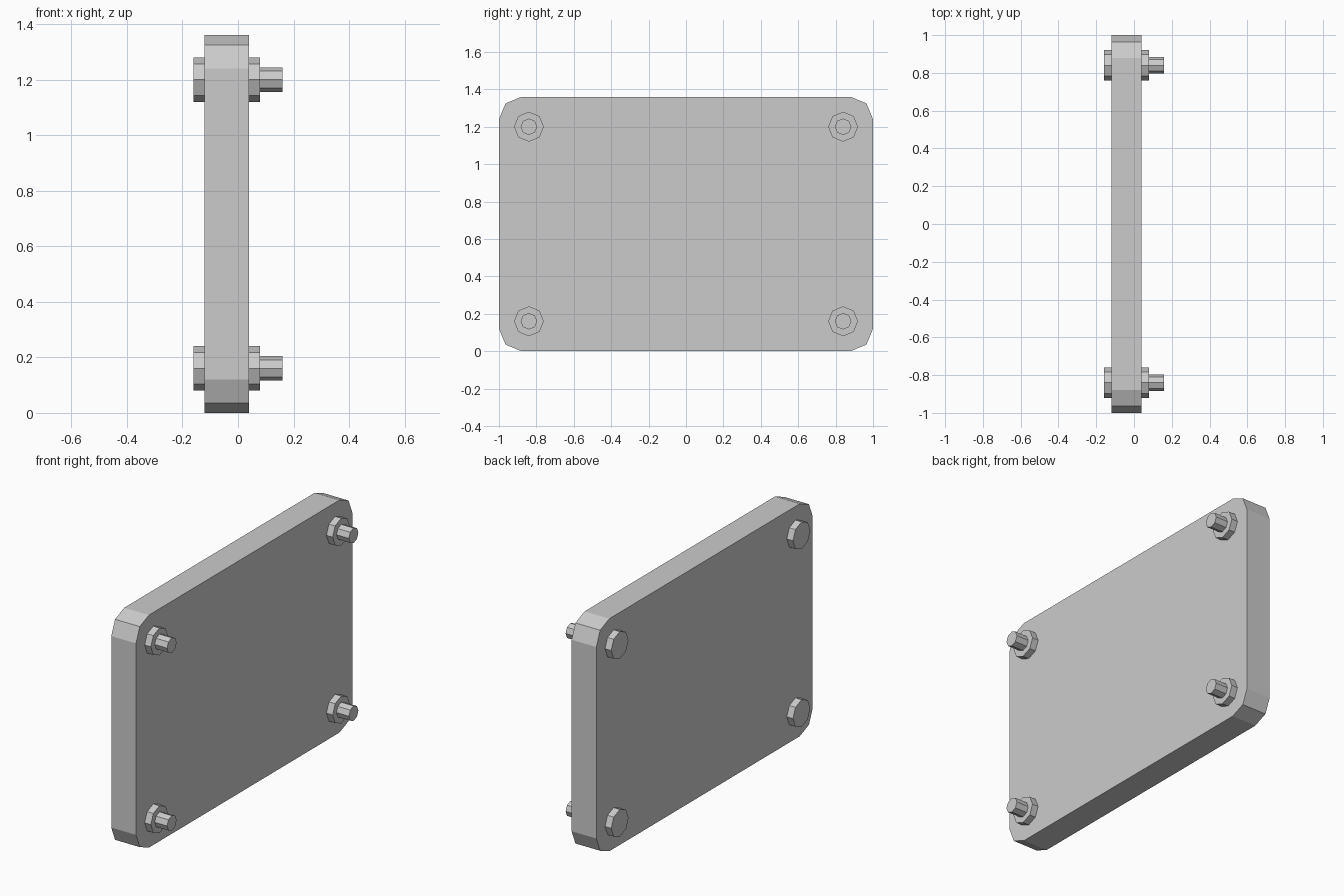
import bpy, bmesh
from math import pi, sin, cos

if "Cube" in bpy.data.objects:
    bpy.data.objects.remove(bpy.data.objects["Cube"])

WIDTH, HEIGHT = 2.0, 1.36
BACK, FACE = -0.12, 0.04      # plate thickness along x
RADIUS, SEGMENTS = 0.12, 2    # rounded corners


def finish(name, bm):
    bmesh.ops.recalc_face_normals(bm, faces=bm.faces)
    mesh = bpy.data.meshes.new(name)
    bm.to_mesh(mesh)
    bm.free()
    obj = bpy.data.objects.new(name, mesh)
    bpy.context.collection.objects.link(obj)
    return obj


def x_cylinder(name, x0, x1, y, z, radius):
    """Eight-sided cylinder lying along x."""
    bm = bmesh.new()
    bmesh.ops.create_cone(bm, cap_ends=True, segments=8, radius1=radius,
                          radius2=radius, depth=x1 - x0)
    obj = finish(name, bm)
    obj.location = ((x0 + x1) / 2, y, z)
    obj.rotation_euler = (0, pi / 2, 0)
    return obj


# Plate: rounded rectangle outline extruded along x
bm = bmesh.new()
outline = []
for i, (sy, sz) in enumerate([(1, 1), (-1, 1), (-1, -1), (1, -1)]):
    cy = sy * (WIDTH / 2 - RADIUS)
    cz = HEIGHT / 2 + sz * (HEIGHT / 2 - RADIUS)
    for k in range(SEGMENTS + 1):
        a = (i + k / SEGMENTS) * pi / 2
        outline.append(bm.verts.new((BACK, cy + RADIUS * cos(a), cz + RADIUS * sin(a))))
face = bm.faces.new(outline)
ext = bmesh.ops.extrude_face_region(bm, geom=[face], use_keep_orig=True)
moved = [g for g in ext["geom"] if isinstance(g, bmesh.types.BMVert)]
bmesh.ops.translate(bm, verts=moved, vec=(FACE - BACK, 0, 0))
finish("plate", bm)

# Bolts: head behind, shank through the plate, nut on the face
for row, z in (("lower", 0.16), ("upper", 1.20)):
    for side, y in (("left", -0.84), ("right", 0.84)):
        tag = f"{row}_{side}"
        x_cylinder(f"bolt_head_{tag}", -0.16, BACK, y, z, 0.08)
        x_cylinder(f"bolt_shank_{tag}", BACK, 0.16, y, z, 0.044)
        x_cylinder(f"nut_{tag}", FACE, 0.08, y, z, 0.08)
